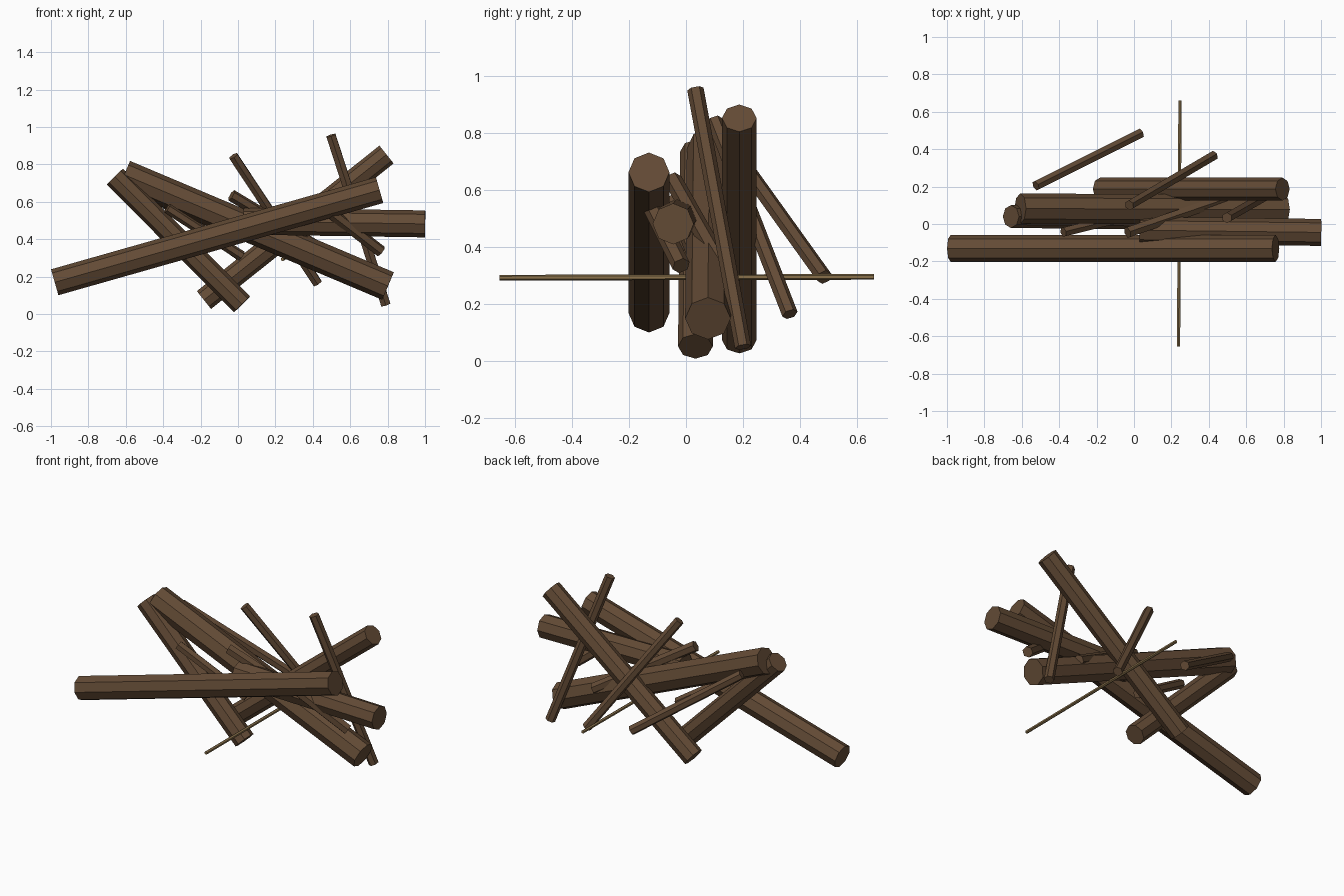
import bpy, bmesh, math
from mathutils import Vector, Matrix

if "Cube" in bpy.data.objects:
    bpy.data.objects.remove(bpy.data.objects["Cube"])


def material(name, rgb):
    m = bpy.data.materials.new(name)
    m.diffuse_color = (*rgb, 1)
    m.use_nodes = True
    m.node_tree.nodes["Principled BSDF"].inputs["Base Color"].default_value = m.diffuse_color
    return m


BARK = material("brown bark", (0.125, 0.070, 0.036))
CANE = material("tan cane", (0.25, 0.165, 0.07))


def log(name, a, b, radius, sides, mat, turn=0.0):
    """Flat-sided prism from point a to point b, one corner pointing up."""
    a, b = Vector(a), Vector(b)
    axis = (b - a).normalized()
    side = axis.cross(Vector((0, 0, 1))).normalized()
    up = side.cross(axis)
    frame = Matrix((side, up, axis)).transposed().to_4x4()
    frame.translation = (a + b) / 2
    bm = bmesh.new()
    bmesh.ops.create_cone(bm, cap_ends=True, segments=sides, radius1=radius,
                          radius2=radius, depth=(b - a).length)
    bmesh.ops.transform(bm, matrix=frame @ Matrix.Rotation(turn, 4, 'Z'), verts=bm.verts)
    me = bpy.data.meshes.new(name)
    bm.to_mesh(me)
    bm.free()
    me.materials.append(mat)
    ob = bpy.data.objects.new(name, me)
    bpy.context.collection.objects.link(ob)


# Thick logs: name, end, end, radius
LOGS = [
    ("front_log", (-0.98, -0.13, 0.17), (0.757, -0.13, 0.663), 0.072),
    ("long_middle_log", (-0.608, 0.083, 0.745), (0.802, 0.077, 0.15), 0.080),
    ("left_leaning_log", (-0.658, 0.040, 0.735), (0.022, 0.033, 0.052), 0.061),
    ("back_log", (-0.182, 0.187, 0.075), (0.794, 0.187, 0.853), 0.061),
    ("right_level_log", (0.03, -0.033, 0.497), (1.0, -0.045, 0.482), 0.072),
]
for n, a, b, r in LOGS:
    log(n, a, b, r, 8, BARK)

# Thin branches wedged between the logs
BRANCHES = [
    ("tall_branch", (0.497, 0.033, 0.955), (0.79, 0.20, 0.05), 0.029),
    ("rear_branch", (-0.025, 0.10, 0.845), (0.425, 0.365, 0.165), 0.028),
    ("outer_rear_branch", (-0.525, 0.205, 0.685), (0.035, 0.485, 0.295), 0.028),
    ("left_branch", (-0.378, -0.043, 0.565), (0.02, 0.055, 0.31), 0.028),
    ("centre_branch", (-0.035, -0.045, 0.635), (0.53, 0.148, 0.295), 0.032),
    ("right_branch", (0.46, -0.135, 0.57), (0.765, -0.017, 0.335), 0.032),
]
for n, a, b, r in BRANCHES:
    log(n, a, b, r, 6, BARK)

# Slender cane running front to back
log("cross_cane", (0.238, -0.655, 0.293), (0.246, 0.66, 0.296), 0.010, 6, CANE)
